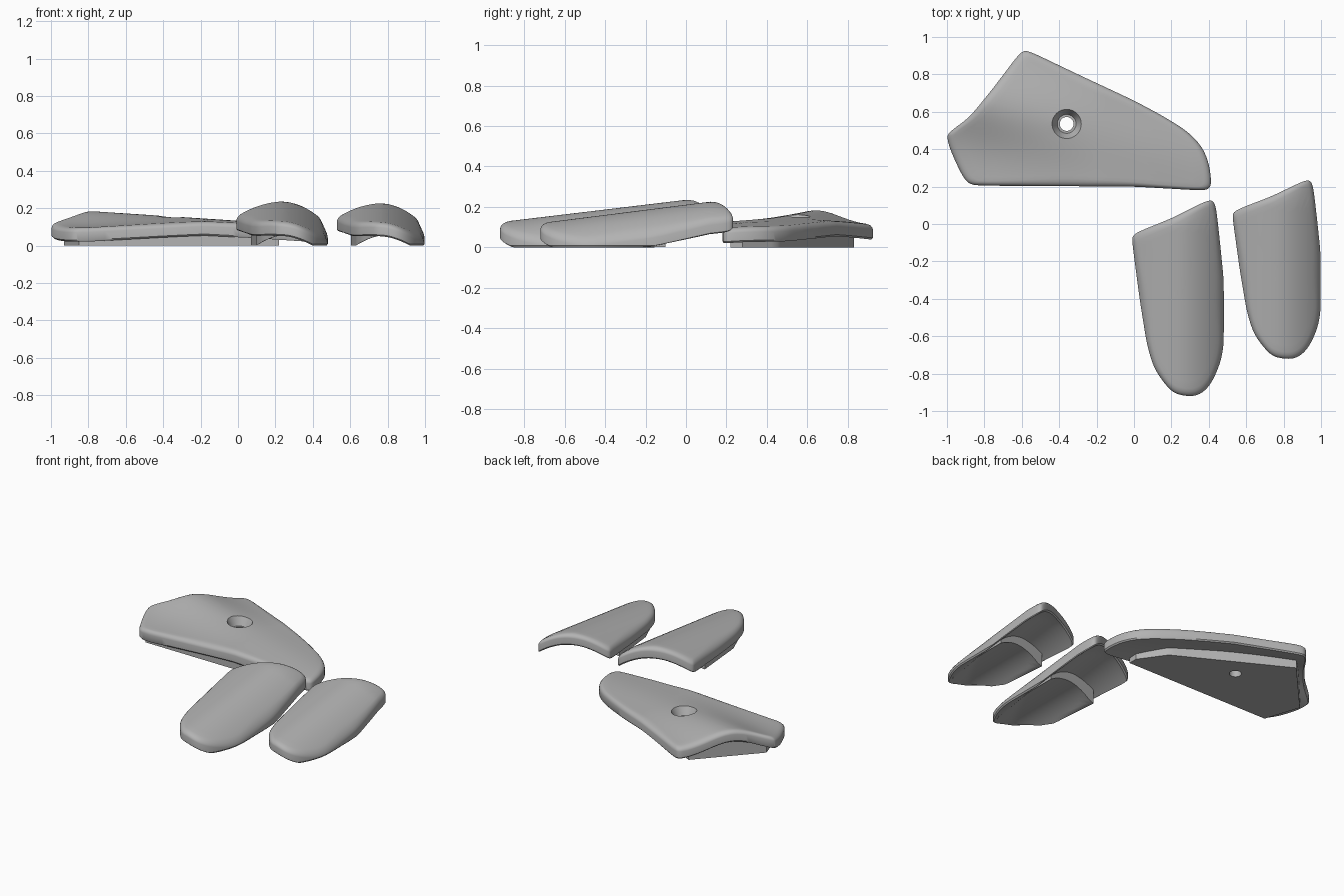
import bpy, bmesh, math
from mathutils import Vector

cube = bpy.data.objects.get("Cube")
if cube:
    bpy.data.objects.remove(cube)

grey = bpy.data.materials.new("plain_grey")
grey.use_nodes = True
tone = (0.45, 0.45, 0.45, 1)
grey.diffuse_color = tone
grey.node_tree.nodes["Principled BSDF"].inputs["Base Color"].default_value = tone


def soften(points, radius, rounds=3):
    """Cut the corners of a closed outline, then split its long edges."""
    pts = [Vector(p) for p in points]
    for _ in range(rounds if radius else 0):
        cut = []
        for a, b in zip(pts, pts[1:] + pts[:1]):
            f = min(0.25, radius / max((b - a).length, 1e-6))
            cut += [a.lerp(b, f), b.lerp(a, f)]
        pts = cut
    out = []
    for a, b in zip(pts, pts[1:] + pts[:1]):
        n = max(1, math.ceil((b - a).length / 0.04))
        out += [a.lerp(b, i / n) for i in range(n)]
    return out


def shell(name, outline, centre, top, bottom, hole=(0, 0), rim=0.0, rings=12):
    """Closed plate between two height functions, with an optional tapered hole."""
    c = Vector(centre)
    bm = bmesh.new()
    loops = []

    def ring(inset, t, r, height, dz):
        loop = []
        for p in outline:
            d = (p - c).normalized()
            q = (c + d * r).lerp(p - d * inset, t)
            loop.append(bm.verts.new((q.x, q.y, height(q.x, q.y) + dz)))
        loops.append(loop)

    for i in range(rings + 1):
        ring(rim * 1.6, i / rings, hole[0], top, 0)
    if rim:
        for k in range(1, 5):
            a = k * math.pi / 8
            ring(rim * 1.6 * (1 - math.sin(a)), 1, 0, top, -rim * (1 - math.cos(a)))
        ring(0, 1, 0, bottom, rim * 0.35)
    for i in range(rings, -1, -1):
        ring(rim * 0.35, i / rings, hole[1], bottom, 0)
    if hole[0]:
        loops.append(loops[0])
    n = len(outline)
    for a, b in zip(loops, loops[1:]):
        for i in range(n):
            j = (i + 1) % n
            bm.faces.new((a[i], a[j], b[j], b[i]))
    bmesh.ops.remove_doubles(bm, verts=bm.verts, dist=1e-5)
    bmesh.ops.recalc_face_normals(bm, faces=bm.faces)
    mesh = bpy.data.meshes.new(name)
    bm.to_mesh(mesh)
    bm.free()
    mesh.materials.append(grey)
    ob = bpy.data.objects.new(name, mesh)
    bpy.context.collection.objects.link(ob)
    bpy.ops.object.select_all(action="DESELECT")
    ob.select_set(True)
    bpy.context.view_layer.objects.active = ob
    bpy.ops.object.shade_smooth_by_angle(angle=math.radians(35))
    return ob


# Wide plate: a ridge at its left end that fades towards the right tip
def wide_top(x, y):
    s = max(0, x + 0.8)
    ridge = 0.185 - 0.065 * s - 0.02 * max(0, s - 0.9)
    drop = max(0.02, 0.09 * (1 - s / 0.8))
    v = y - 0.66 + 0.28 * (x + 0.8)
    return ridge - drop * (1 - math.exp(-(v / 0.22) ** 2))


def wide_under(x, y):
    return wide_top(x, y) - 0.075


wide_outline = [(-1, .46), (-.98, .39), (-.92, .26), (-.88, .21), (-.8, .205), (0, .2),
                (.35, .18), (.4, .185), (.415, .22), (.4, .33), (.36, .42), (.28, .5),
                (.15, .58), (0, .66), (-.3, .8), (-.54, .915), (-.59, .93), (-.63, .89),
                (-.75, .73), (-.88, .57), (-.99, .49)]
hole_at = (-.36, .535)
shell("wide_plate", soften(wide_outline, 0.03), hole_at, wide_top, wide_under,
      hole=(0.078, 0.04), rim=0.025)

# Flat-bottomed block under the wide plate
block_outline = [(-.6, .83), (-.93, .47), (-.85, .23), (.22, .22), (.22, .28), (.1, .45)]
shell("wide_plate_block", soften(block_outline, 0), hole_at,
      lambda x, y: wide_under(x, y) + 0.02, lambda x, y: 0, hole=(0.037, 0.037))


# Long plates: arched across, sloping down to the rounded front
def long_top(x, y):
    v = x - 0.23
    return 0.235 + 0.12 * min(y, 0) - (1.2 if v < 0 else 2) * v * v


def long_under(x, y):
    return max(0, long_top(x, y) - 0.075)


def infill_under(x, y):
    return max(0, min(long_under(x, y), 0.06 - 1.8 * (x - 0.28) ** 2))


long_outline = [(-.012, -.08), (0, -.055), (.05, -.03), (.2, .03), (.3, .08), (.39, .125),
                (.425, .125), (.44, .08), (.46, -.1), (.48, -.3), (.48, -.65), (.46, -.75),
                (.41, -.86), (.35, -.915), (.28, -.922), (.2, -.9), (.11, -.78),
                (.07, -.65), (.03, -.4)]
infill_outline = [(.07, -.3), (.46, -.24), (.46, -.65), (.44, -.74), (.39, -.84),
                  (.33, -.89), (.25, -.89), (.2, -.86), (.13, -.75), (.1, -.65)]

inner = [shell("inner_long_plate", soften(long_outline, 0.03), (.25, -.4),
               long_top, long_under, rim=0.025),
         shell("inner_long_plate_infill", soften(infill_outline, 0), (.27, -.55),
               lambda x, y: long_under(x, y) + 0.02, infill_under)]

# Outer long plate is a slightly smaller copy
for part in inner:
    twin = part.copy()
    twin.data = part.data.copy()
    twin.name = part.name.replace("inner", "outer")
    scale = Vector((0.96, 0.912, 0.96))
    for v in twin.data.vertices:
        v.co = v.co * scale + Vector((0.537, 0.118, 0))
    bpy.context.collection.objects.link(twin)
